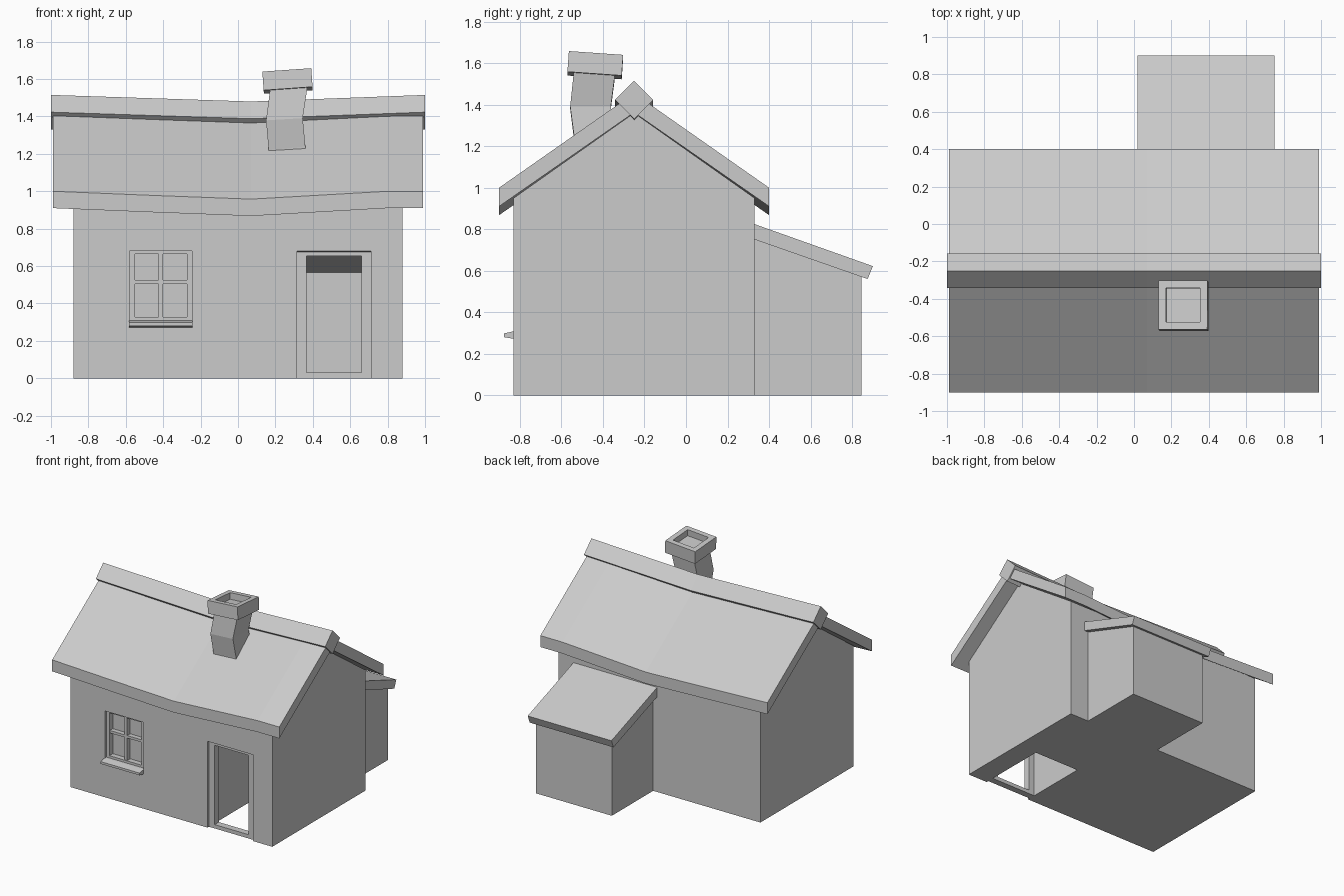
import bpy, bmesh, math
from mathutils import Matrix, Vector

if "Cube" in bpy.data.objects:
    bpy.data.objects.remove(bpy.data.objects["Cube"])


def finish(name, bm):
    bmesh.ops.recalc_face_normals(bm, faces=bm.faces)
    me = bpy.data.meshes.new(name)
    bm.to_mesh(me)
    bm.free()
    ob = bpy.data.objects.new(name, me)
    bpy.context.collection.objects.link(ob)
    return ob


def loft(name, rings):
    """Skin a list of equal-length point rings and cap both ends."""
    bm = bmesh.new()
    vs = [[bm.verts.new(p) for p in r] for r in rings]
    n = len(rings[0])
    for a, b in zip(vs, vs[1:]):
        for i in range(n):
            j = (i + 1) % n
            bm.faces.new((a[i], a[j], b[j], b[i]))
    bm.faces.new(vs[0])
    bm.faces.new(vs[-1])
    return finish(name, bm)


def along_x(name, profile, stations):
    """Sweep a (y, z) profile along x; stations are (x, z offset)."""
    return loft(name, [[(x, y, z + dz) for y, z in profile] for x, dz in stations])


def boxes(name, spans):
    """One object from boxes given as (x0, x1, y0, y1, z0, z1)."""
    bm = bmesh.new()
    for x0, x1, y0, y1, z0, z1 in spans:
        m = Matrix.Translation(((x0 + x1) / 2, (y0 + y1) / 2, (z0 + z1) / 2))
        bmesh.ops.create_cube(bm, size=1, matrix=m @ Matrix.Diagonal((x1 - x0, y1 - y0, z1 - z0, 1)))
    return finish(name, bm)


def cut(ob, cutter):
    mod = ob.modifiers.new("cut", 'BOOLEAN')
    mod.operation = 'DIFFERENCE'
    mod.solver = 'EXACT'
    mod.object = cutter
    cutter.hide_render = True
    cutter.hide_viewport = True


FRONT, RIDGE_Y = -0.83, -0.25

# gabled walls with door and window recesses
walls = along_x("house_walls", [(FRONT, 0), (0.33, 0), (0.33, 0.95), (RIDGE_Y, 1.36), (FRONT, 0.95)],
                [(-0.88, 0), (0.88, 0)])
cut(walls, along_x("door_cutter", [(-0.95, -0.1), (-0.27, -0.1), (-0.27, 0.565), (FRONT, 0.68), (-0.95, 0.70)],
                   [(0.315, 0), (0.71, 0)]))
cut(walls, boxes("window_cutter", [(-0.58, -0.245, -0.95, -0.77, 0.30, 0.68)]))

# sagging roof slab
sag = [(-0.99, 0), (-0.46, -0.022), (0.07, -0.042), (0.8, 0), (0.99, 0)]
along_x("main_roof", [(-0.9, 0.91), (RIDGE_Y, 1.362), (0.4, 0.91), (0.4, 1.0), (RIDGE_Y, 1.455), (-0.9, 1.0)], sag)

# diamond ridge beam
r = 0.092
along_x("ridge_beam", [(RIDGE_Y + r * math.cos(a), 1.423 + r * math.sin(a))
                       for a in (0, math.pi / 2, math.pi, -math.pi / 2)],
        [(-1, 0), (0.07, -0.035), (1, 0)])

# door frame, set back into the wall
fy0, fy1 = -0.812, -0.76
boxes("door_frame", [(0.315, 0.365, fy0, fy1, 0, 0.68), (0.66, 0.71, fy0, fy1, 0, 0.68),
                     (0.365, 0.66, fy0, fy1, 0.655, 0.68), (0.365, 0.66, fy0, fy1, 0, 0.03)])

# window frame with cross bars
wx0, wx1, wz0, wz1, t = -0.58, -0.245, 0.30, 0.68, 0.028
cx, cz = -0.413, 0.515
bars = [(x, x + t, fy0, -0.77, wz0, wz1) for x in (wx0, wx1 - t)]
bars += [(wx0 + t, wx1 - t, fy0, -0.77, z, z + d) for z, d in ((wz0, t), (wz1 - 0.015, 0.015))]
bars += [(cx - 0.012, cx + 0.012, fy0 + 0.005, -0.77, wz0 + t, wz1 - 0.015),
         (wx0 + t, wx1 - t, fy0 + 0.005, -0.77, cz - 0.01, cz + 0.01)]
boxes("window_frame", bars)

# tapered window sill
along_x("window_sill", [(-0.79, 0.27), (-0.79, 0.312), (FRONT, 0.308), (-0.877, 0.298),
                        (-0.877, 0.28), (FRONT, 0.272)], [(-0.583, 0), (-0.243, 0)])

# lean-to at the back
along_x("lean_to_walls", [(0.32, 0), (0.845, 0), (0.845, 0.58), (0.32, 0.765)], [(0.055, 0), (0.715, 0)])
along_x("lean_to_roof", [(0.32, 0.754), (0.875, 0.56), (0.9, 0.622), (0.32, 0.828)], [(0.02, 0), (0.75, 0)])


# crooked chimney shaft: ring centre x, y, z, half width, tilt
def square(x, y, z, h, tx):
    return [(x + h * sx, y + h * sy, z + tx * sx * h)
            for sx, sy in ((-1, -1), (1, -1), (1, 1), (-1, 1))]


loft("chimney_shaft", [square(0.268, -0.435, 1.13, 0.098, 0.1), square(0.262, -0.44, 1.23, 0.098, 0.1),
                       square(0.248, -0.46, 1.385, 0.098, 0.06), square(0.272, -0.44, 1.555, 0.1, 0.08)])

# hollow tilted chimney cap
rings = [(0.075, 0.0), (0.075, 0.05), (0.131, 0.05), (0.131, -0.05), (0.075, -0.05)]
bm = bmesh.new()
bmesh.ops.create_cube(bm, size=1, matrix=Matrix.Diagonal((0.262, 0.262, 0.1, 1)))
top = max(bm.faces, key=lambda f: f.calc_center_median().z)
bmesh.ops.inset_individual(bm, faces=[top], thickness=0.056)
floor = bmesh.ops.extrude_discrete_faces(bm, faces=[top])["faces"][0]
bmesh.ops.translate(bm, verts=floor.verts, vec=Vector((0, 0, -0.05)))
cap = finish("chimney_cap", bm)
cap.location = (0.265, -0.437, 1.59)
cap.rotation_euler = (math.radians(-4), math.radians(-4), 0)
